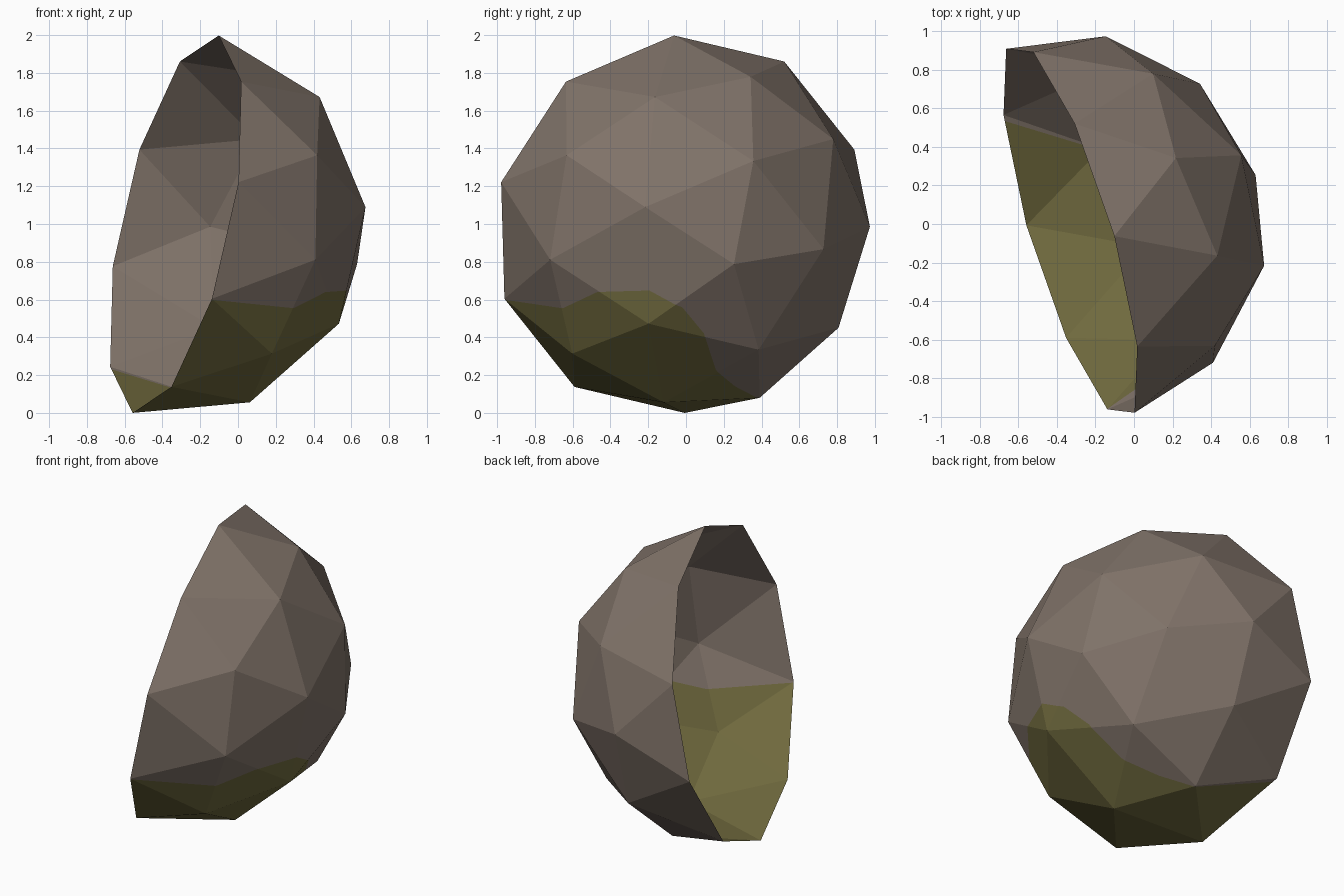
import bpy
import bmesh
from mathutils import Vector, Matrix

if "Cube" in bpy.data.objects:
    bpy.data.objects.remove(bpy.data.objects["Cube"], do_unlink=True)


def make_material(name, rgb):
    mat = bpy.data.materials.new(name)
    mat.use_nodes = True
    mat.diffuse_color = (*rgb, 1)
    bsdf = mat.node_tree.nodes["Principled BSDF"]
    bsdf.inputs["Base Color"].default_value = (*rgb, 1)
    bsdf.inputs["Roughness"].default_value = 0.9
    return mat


# Half of a faceted ball, kept as an open shell
centre = Vector((-0.33, -0.035, 1.0))
bm = bmesh.new()
bmesh.ops.create_icosphere(bm, subdivisions=2, radius=1.025)
bmesh.ops.delete(bm, geom=[v for v in bm.verts if v.co.z < -0.05], context="VERTS")

# Tilt the dome so its crown points along the axis
axis = Vector((0.937, 0.282, -0.206)).normalized()
side = Vector((0.349, -0.793, 0.502))
side = (side - axis * side.dot(axis)).normalized()
tilt = Matrix((side, axis.cross(side), axis)).transposed()
bm.transform(tilt.to_4x4())

# Outline of the moss patch, as directions from the ball centre
outline = [Vector(p) - centre for p in (
    (-0.14, -0.96, 0.60), (0.28, -0.63, 0.57), (0.47, -0.47, 0.64),
    (0.60, -0.20, 0.64), (0.55, -0.02, 0.56), (0.47, 0.10, 0.40),
    (0.24, 0.16, 0.22), (0.02, 0.26, 0.14), (-0.17, 0.38, 0.08),
    (-0.67, 0.54, 0.22))]
hub = Vector((-0.3, -0.3, -0.9))
edges = list(zip(outline, outline[1:]))

# Cut the shell along the outline
for a, b in edges:
    bmesh.ops.bisect_plane(
        bm, geom=bm.verts[:] + bm.edges[:] + bm.faces[:], dist=0.0005,
        plane_co=(0, 0, 0), plane_no=a.cross(b).normalized())


def in_sector(d, a, b):
    turn = 1 if hub.dot(a.cross(b)) > 0 else -1
    return all(turn * d.dot(p.cross(q)) >= 0
               for p, q in ((hub, a), (a, b), (b, hub)))


# Colour the faces inside the outline
for face in bm.faces:
    d = face.calc_center_median()
    face.material_index = int(any(in_sector(d, a, b) for a, b in edges))
    face.smooth = False

bm.transform(Matrix.Translation(centre))
bm.verts.ensure_lookup_table()
lowest = min(v.co.z for v in bm.verts)
bm.transform(Matrix.Translation((0, 0, -lowest)))

mesh = bpy.data.meshes.new("half_shell")
bm.to_mesh(mesh)
bm.free()
mesh.materials.append(make_material("grey brown", (0.216, 0.171, 0.141)))
mesh.materials.append(make_material("olive moss", (0.162, 0.144, 0.048)))
shell = bpy.data.objects.new("half_shell", mesh)
bpy.context.collection.objects.link(shell)
